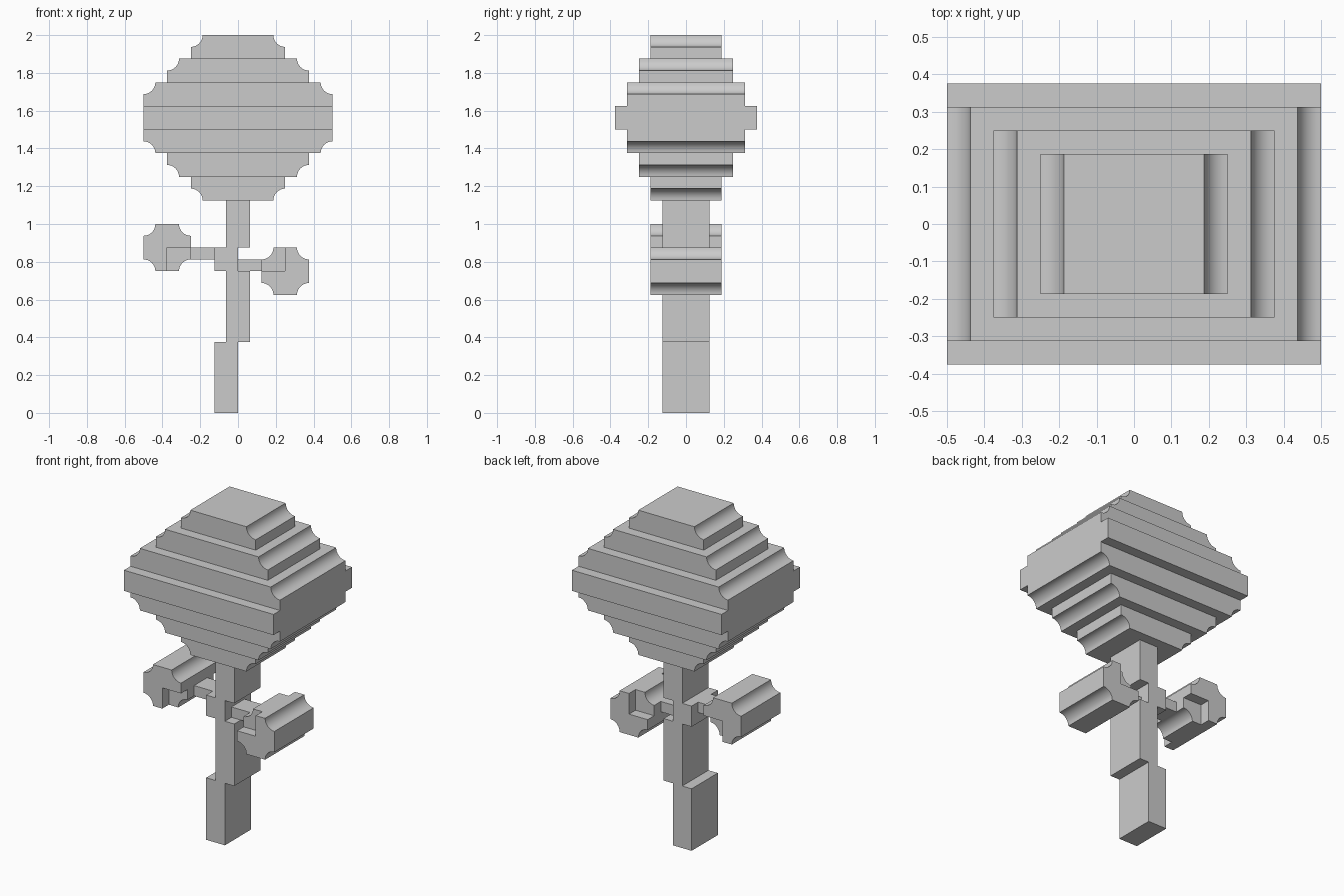
import bpy, bmesh, math

if "Cube" in bpy.data.objects:
    bpy.data.objects.remove(bpy.data.objects["Cube"])

U = 1 / 16  # the model sits on a grid of sixteenths


def prism(name, pts, y0, y1):
    """Extrude an x/z outline from y0 to y1."""
    bm = bmesh.new()
    face = bm.faces.new([bm.verts.new((x, y0, z)) for x, z in pts])
    out = bmesh.ops.extrude_face_region(bm, geom=[face])
    moved = [v for v in out["geom"] if isinstance(v, bmesh.types.BMVert)]
    bmesh.ops.translate(bm, vec=(0, y1 - y0, 0), verts=moved)
    bmesh.ops.recalc_face_normals(bm, faces=bm.faces[:])
    mesh = bpy.data.meshes.new(name)
    bm.to_mesh(mesh)
    bm.free()
    ob = bpy.data.objects.new(name, mesh)
    bpy.context.collection.objects.link(ob)
    bpy.ops.object.select_all(action='DESELECT')
    ob.select_set(True)
    bpy.context.view_layer.objects.active = ob
    bpy.ops.object.shade_smooth_by_angle(angle=math.radians(30))
    return ob


def outline(x0, x1, z0, z1, corners):
    """Rectangle outline; corners (counter-clockwise from lower left) are
    's' square, 'a' concave arc, or 'q' whole quarter removed."""
    mx, mz = (x0 + x1) / 2, (z0 + z1) / 2
    pts = []
    for i, (x, z) in enumerate([(x0, z0), (x1, z0), (x1, z1), (x0, z1)]):
        if corners[i] == 's':
            pts.append((x, z))
        elif corners[i] == 'a':
            start = math.radians(90 + 90 * i)
            for k in range(9):
                a = start - math.pi / 2 * k / 8
                pts.append((x + U * math.cos(a), z + U * math.sin(a)))
        else:
            quarter = [(x, mz), (mx, mz), (mx, z)]
            pts += quarter if i in (0, 2) else quarter[::-1]
    return pts


def slab(name, x0, x1, z0, z1, depth, corners="ssss"):
    return prism(name, outline(x0 * U, x1 * U, z0 * U, z1 * U, corners),
                 -depth * U, depth * U)


# Trunk: staggered blocks
slab("trunk_base", -2, 0, 0, 6, 2)
slab("trunk_middle", -1, 1, 6, 12, 2)
slab("trunk_fork", -2, 0, 12, 14, 2)
slab("trunk_top", -1, 1, 14, 18, 2)

# Canopy: widest slab in the middle, scooped layers above and below
slab("canopy_middle", -8, 8, 24, 26, 6)
for i, (w, d) in enumerate([(8, 5), (6, 4), (4, 3)]):
    slab(f"canopy_upper_{i + 1}", -w, w, 26 + 2 * i, 28 + 2 * i, d, "ssaa")
    slab(f"canopy_lower_{i + 1}", -w, w, 22 - 2 * i, 24 - 2 * i, d, "aass")


# Leaf clusters: scooped core, ends with the quarter by the branch cut away
def cluster(side, x, z, end_corners):
    box = [(x - 2) * U, (x + 2) * U, (z - 2) * U, (z + 2) * U]
    prism(f"{side}_leaf_core", outline(*box, "aaaa"), -2 * U, 2 * U)
    for label, y in (("front", -3), ("back", 2)):
        prism(f"{side}_leaf_{label}", outline(*box, end_corners), y * U, (y + 1) * U)


slab("left_branch", -5, -2, 13, 14, 1)
cluster("left", -6, 14, "aqaa")
slab("right_branch", 0, 3, 12, 13, 1)
cluster("right", 4, 12, "aaaq")
